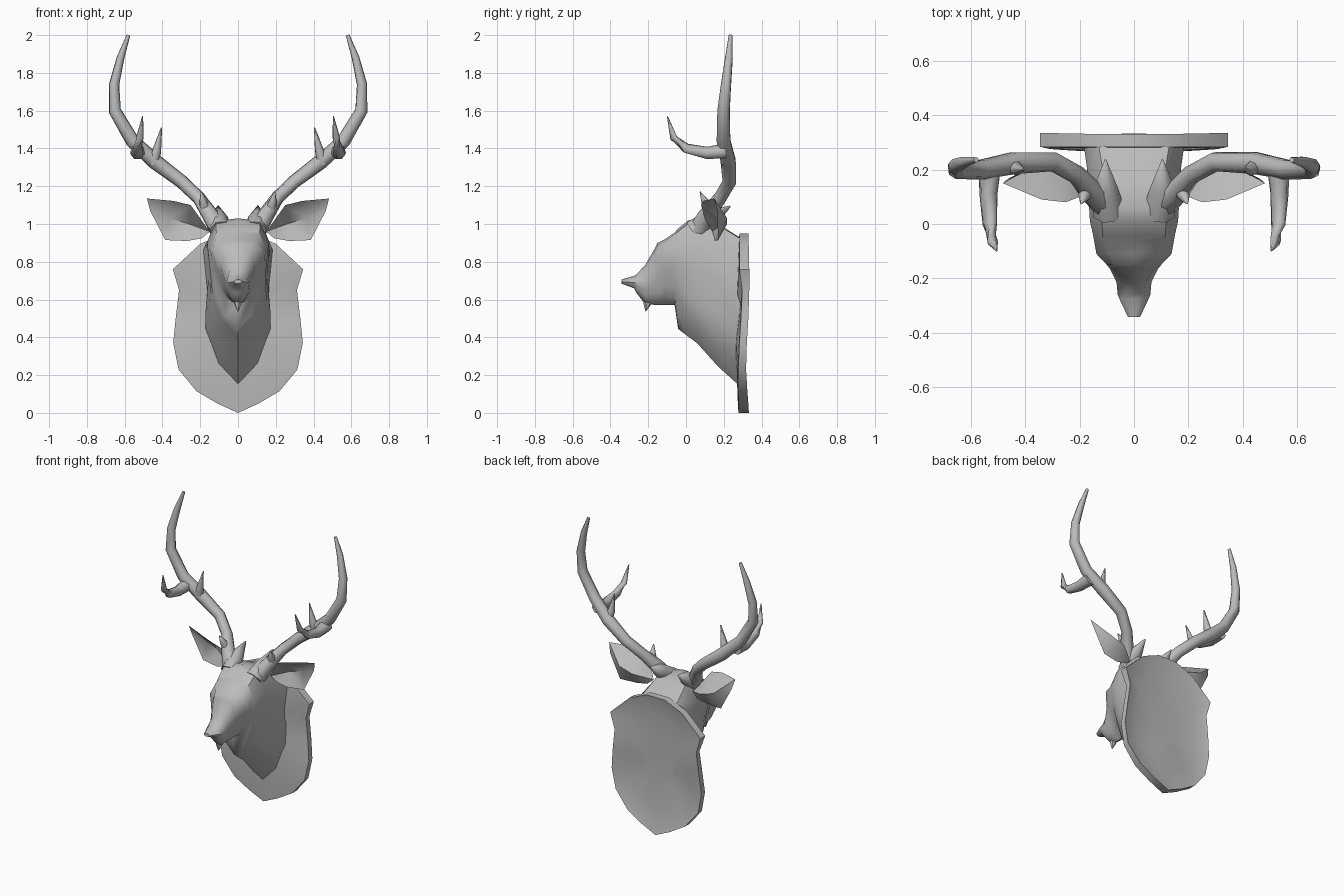
import bpy, bmesh, math
from mathutils import Vector

grey = bpy.data.materials.new("plain grey")
grey.diffuse_color = (0.5, 0.5, 0.5, 1)


def finish(name, bm, angle=40):
    bmesh.ops.remove_doubles(bm, verts=bm.verts, dist=0.0005)
    bmesh.ops.recalc_face_normals(bm, faces=bm.faces)
    me = bpy.data.meshes.new(name)
    bm.to_mesh(me)
    bm.free()
    me.materials.append(grey)
    ob = bpy.data.objects.new(name, me)
    bpy.context.collection.objects.link(ob)
    bpy.ops.object.select_all(action='DESELECT')
    ob.select_set(True)
    bpy.context.view_layer.objects.active = ob
    bpy.ops.object.shade_smooth_by_angle(angle=math.radians(angle))
    return ob


def loft(bm, rings):
    """Skin a list of closed rings and cap both ends."""
    rows = [[bm.verts.new(p) for p in r] for r in rings]
    n = len(rows[0])
    for a, b in zip(rows, rows[1:]):
        for i in range(n):
            j = (i + 1) % n
            bm.faces.new((a[i], a[j], b[j], b[i]))
    bm.faces.new(rows[0])
    bm.faces.new(rows[-1])


def tube(bm, path, sides=7):
    """Tapered tube through (x, y, z, radius) points."""
    pts = [Vector(p[:3]) for p in path]
    rings = []
    for i, p in enumerate(pts):
        d = (pts[min(i + 1, len(pts) - 1)] - pts[max(i - 1, 0)]).normalized()
        ref = Vector((0.3, 1, 0.1)) if abs(d.y) < 0.8 else Vector((1, 0, 0))
        u = d.cross(ref).normalized()
        v = d.cross(u)
        r = path[i][3]
        rings.append([p + r * (math.cos(t) * u + math.sin(t) * v)
                      for t in (2 * math.pi * k / sides for k in range(sides))])
    loft(bm, rings)


def flip(path, s):
    return [(p[0] * s,) + tuple(p[1:]) for p in path]


# Shield-shaped wall plaque with a slightly bowed rim and a dished back
# x, z, front y, back y
half = [(0.0, 0.0, 0.275, 0.333), (0.11, 0.05, 0.275, 0.33), (0.22, 0.115, 0.273, 0.325),
        (0.315, 0.23, 0.274, 0.318), (0.343, 0.37, 0.28, 0.322), (0.33, 0.5, 0.288, 0.33),
        (0.312, 0.65, 0.295, 0.335), (0.345, 0.76, 0.28, 0.335),
        (0.20, 0.895, 0.28, 0.332), (0.07, 0.95, 0.28, 0.33)]
outline = half + [(-p[0],) + p[1:] for p in reversed(half[1:])]


def shield(k, back, dy):
    return [(x * k, (yb if back else yf) + dy, 0.5 + (z - 0.5) * k)
            for x, z, yf, yb in outline]


bm = bmesh.new()
loft(bm, [shield(0.5, False, -0.008), shield(0.93, False, 0.0), shield(1, False, 0.003),
          shield(1, True, 0), shield(0.93, True, -0.008), shield(0.7, True, -0.02),
          shield(0.35, True, -0.026)])
finish("plaque", bm, 50)

# Head and neck: slices from nose to plaque
# y, top z, upper (x, z), middle (x, z), lower (x, z), bottom z
slices = [
    (-0.342, 0.706, 0.012, 0.704, 0.022, 0.695, 0.012, 0.686, 0.684),
    (-0.275, 0.725, 0.035, 0.718, 0.054, 0.690, 0.036, 0.665, 0.660),
    (-0.260, 0.735, 0.036, 0.725, 0.060, 0.690, 0.040, 0.650, 0.632),
    (-0.215, 0.785, 0.042, 0.770, 0.064, 0.690, 0.045, 0.620, 0.575),
    (-0.165, 0.870, 0.072, 0.855, 0.088, 0.760, 0.055, 0.630, 0.572),
    (-0.150, 0.900, 0.075, 0.885, 0.100, 0.800, 0.060, 0.640, 0.572),
    (-0.110, 0.920, 0.090, 0.910, 0.138, 0.855, 0.080, 0.670, 0.572),
    (-0.060, 0.955, 0.110, 0.945, 0.147, 0.860, 0.105, 0.680, 0.570),
    (-0.042, 0.975, 0.115, 0.960, 0.150, 0.870, 0.115, 0.650, 0.445),
    (0.010, 1.018, 0.118, 1.000, 0.162, 0.890, 0.135, 0.620, 0.405),
    (0.060, 1.030, 0.120, 1.015, 0.165, 0.900, 0.150, 0.590, 0.368),
    (0.170, 1.000, 0.110, 0.995, 0.168, 0.900, 0.172, 0.530, 0.245),
    (0.292, 0.925, 0.130, 0.920, 0.185, 0.860, 0.172, 0.430, 0.135)]
rings = []
for y, zt, xu, zu, xm, zm, xl, zl, zb in slices:
    pinch = 0.92 if y > 0.03 else 1.0
    side = [(xu, zu), (xm, zm), ((xm + xl) / 2 * pinch, (zm + zl) / 2), (xl, zl),
            (0.6 * xl, zb + 0.36 * (zl - zb))]
    sec = [(0, zt)] + side + [(0, zb)] + [(-x, z) for x, z in reversed(side)]
    rings.append([(x, y, z) for x, z in sec])
bm = bmesh.new()
loft(bm, rings)
finish("head_and_neck", bm, 50)

# Chin tuft
bm = bmesh.new()
tube(bm, [(0, -0.205, 0.61, 0.025), (0, -0.205, 0.575, 0.02), (0, -0.213, 0.538, 0.002)], 6)
finish("chin_tuft", bm)

# Antler main beam, tines and the spikes at its root (x, y, z, radius)
beam = [(0.10, 0.07, 0.97, 0.055), (0.15, 0.11, 1.05, 0.045), (0.21, 0.18, 1.14, 0.036),
        (0.30, 0.23, 1.225, 0.037), (0.44, 0.225, 1.33, 0.042), (0.56, 0.20, 1.44, 0.038),
        (0.653, 0.20, 1.60, 0.034), (0.656, 0.213, 1.74, 0.028),
        (0.622, 0.228, 1.88, 0.021), (0.580, 0.236, 2.0, 0.010)]
front_tine = [(0.53, 0.21, 1.385, 0.042), (0.535, 0.11, 1.375, 0.034), (0.53, 0.0, 1.40, 0.027),
              (0.52, -0.065, 1.455, 0.020), (0.505, -0.098, 1.57, 0.003)]
inner_tine = [(0.45, 0.22, 1.32, 0.034), (0.43, 0.20, 1.39, 0.024), (0.405, 0.20, 1.51, 0.003)]
root_spike = [(0.09, 0.04, 0.965, 0.062), (0.105, 0.13, 1.03, 0.05), (0.105, 0.235, 1.095, 0.004)]
brow_spike = [(0.17, 0.125, 1.07, 0.032), (0.185, 0.10, 1.12, 0.02), (0.195, 0.075, 1.17, 0.003)]
for s, tag in ((1, "right"), (-1, "left")):
    bm = bmesh.new()
    for path in (beam, front_tine, inner_tine, root_spike, brow_spike):
        tube(bm, flip(path, s))
    finish("antler_" + tag, bm, 75)

# Cupped ears: a rim with a hollow front and a bulging back
rim = [(0.15, 0.14, 0.96), (0.20, 0.10, 1.03), (0.25, 0.08, 1.10), (0.34, 0.09, 1.122),
       (0.482, 0.15, 1.135), (0.465, 0.165, 1.07), (0.385, 0.17, 0.915),
       (0.27, 0.15, 0.91), (0.19, 0.15, 0.925)]
owner = [0, 0, 0, 1, 1, 1, 1, 0, 0]
for s, tag in ((1, "right"), (-1, "left")):
    bm = bmesh.new()
    edge = [bm.verts.new(p) for p in flip(rim, s)]
    for depth in (0.19, 0.218):
        mids = [bm.verts.new((s * x, depth, z)) for x, z in ((0.26, 1.0), (0.36, 1.03))]
        for i in range(9):
            j = (i + 1) % 9
            a, b = mids[owner[i]], mids[owner[j]]
            bm.faces.new((edge[i], edge[j], b) if a == b else (edge[i], edge[j], b, a))
    finish("ear_" + tag, bm, 45)
